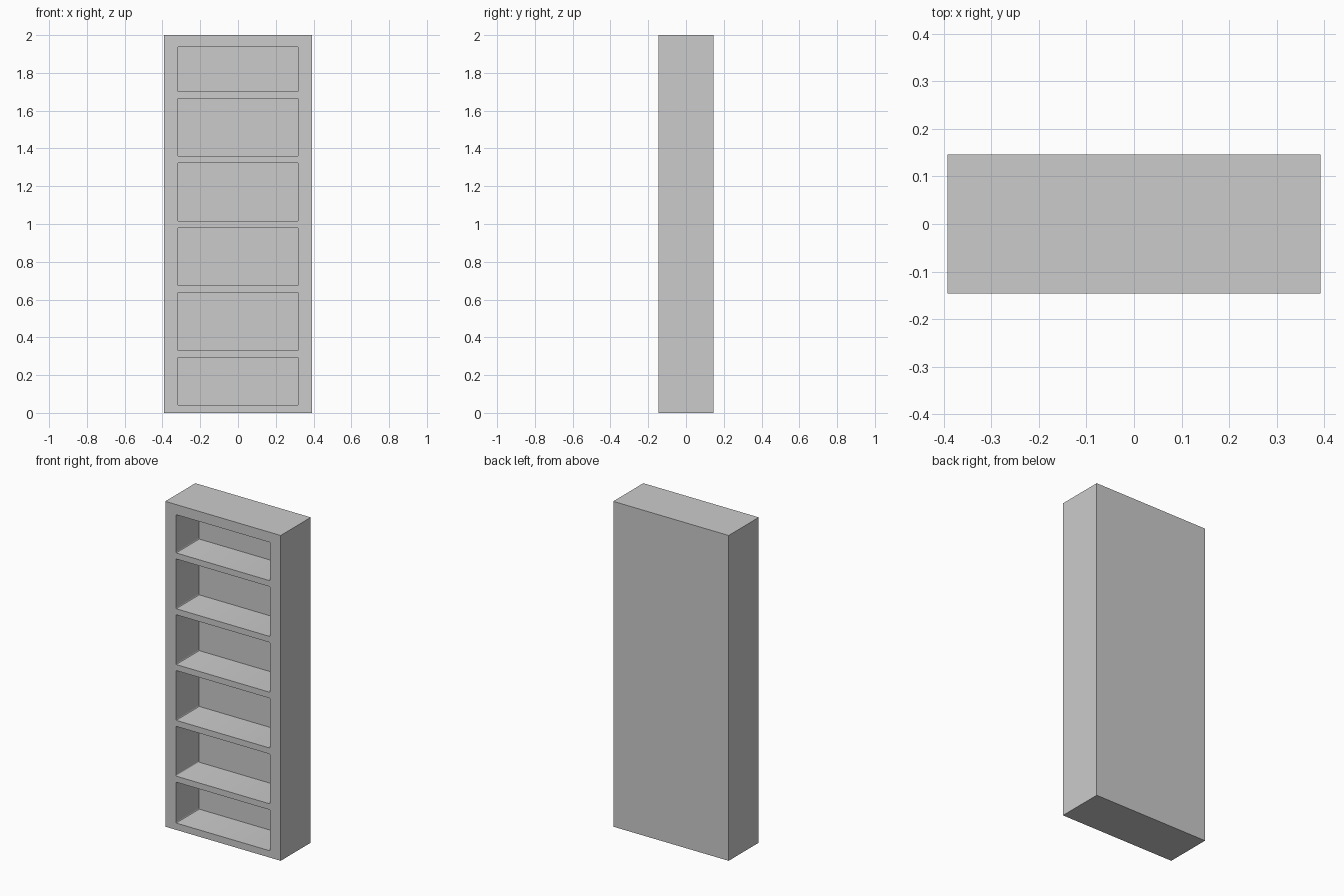
import bpy, bmesh
from mathutils import Matrix, Vector

if "Cube" in bpy.data.objects:
    bpy.data.objects.remove(bpy.data.objects["Cube"])

W, D, H = 0.785, 0.292, 2.0
OPEN_W, BACK_Y = 0.64, 0.078
BOTTOM, TOP, SHELF = 0.042, 1.938, 0.037
shelf_z = [0.312 + 0.343 * i for i in range(5)]


def add_box(bm, x, y, z, bevel=0.0):
    """Add a box from (min, max) ranges, optionally rounding its y-direction edges."""
    size = Vector((x[1] - x[0], y[1] - y[0], z[1] - z[0]))
    mid = Vector((sum(x), sum(y), sum(z))) / 2
    verts = bmesh.ops.create_cube(bm, size=1, matrix=Matrix.Translation(mid) @ Matrix.Diagonal((*size, 1)))["verts"]
    if bevel:
        edges = {e for v in verts for e in v.link_edges
                 if abs(e.verts[0].co.y - e.verts[1].co.y) > 1e-4}
        bmesh.ops.bevel(bm, geom=list(edges), offset=bevel, segments=3, profile=0.5, affect='EDGES')


def make_object(name, bm):
    mesh = bpy.data.meshes.new(name)
    bm.to_mesh(mesh)
    bm.free()
    obj = bpy.data.objects.new(name, mesh)
    bpy.context.collection.objects.link(obj)
    return obj


# Solid bookcase body
bm = bmesh.new()
add_box(bm, (-W / 2, W / 2), (-D / 2, D / 2), (0, H))
bookcase = make_object("bookcase", bm)

# One slightly rounded cutter per compartment
bm = bmesh.new()
floors = [BOTTOM] + [z + SHELF / 2 for z in shelf_z]
ceilings = [z - SHELF / 2 for z in shelf_z] + [TOP]
for lo, hi in zip(floors, ceilings):
    add_box(bm, (-OPEN_W / 2, OPEN_W / 2), (-D, BACK_Y), (lo, hi), bevel=0.006)
cutter = make_object("compartment_cutter", bm)
cutter.hide_render = True

# Carve the compartments, leaving the shelves and back panel
mod = bookcase.modifiers.new("compartments", 'BOOLEAN')
mod.operation, mod.solver, mod.object = 'DIFFERENCE', 'EXACT', cutter
bpy.context.view_layer.objects.active = bookcase
bookcase.select_set(True)
bpy.ops.object.modifier_apply(modifier=mod.name)
bpy.data.objects.remove(cutter)
bpy.ops.object.shade_smooth_by_angle()
